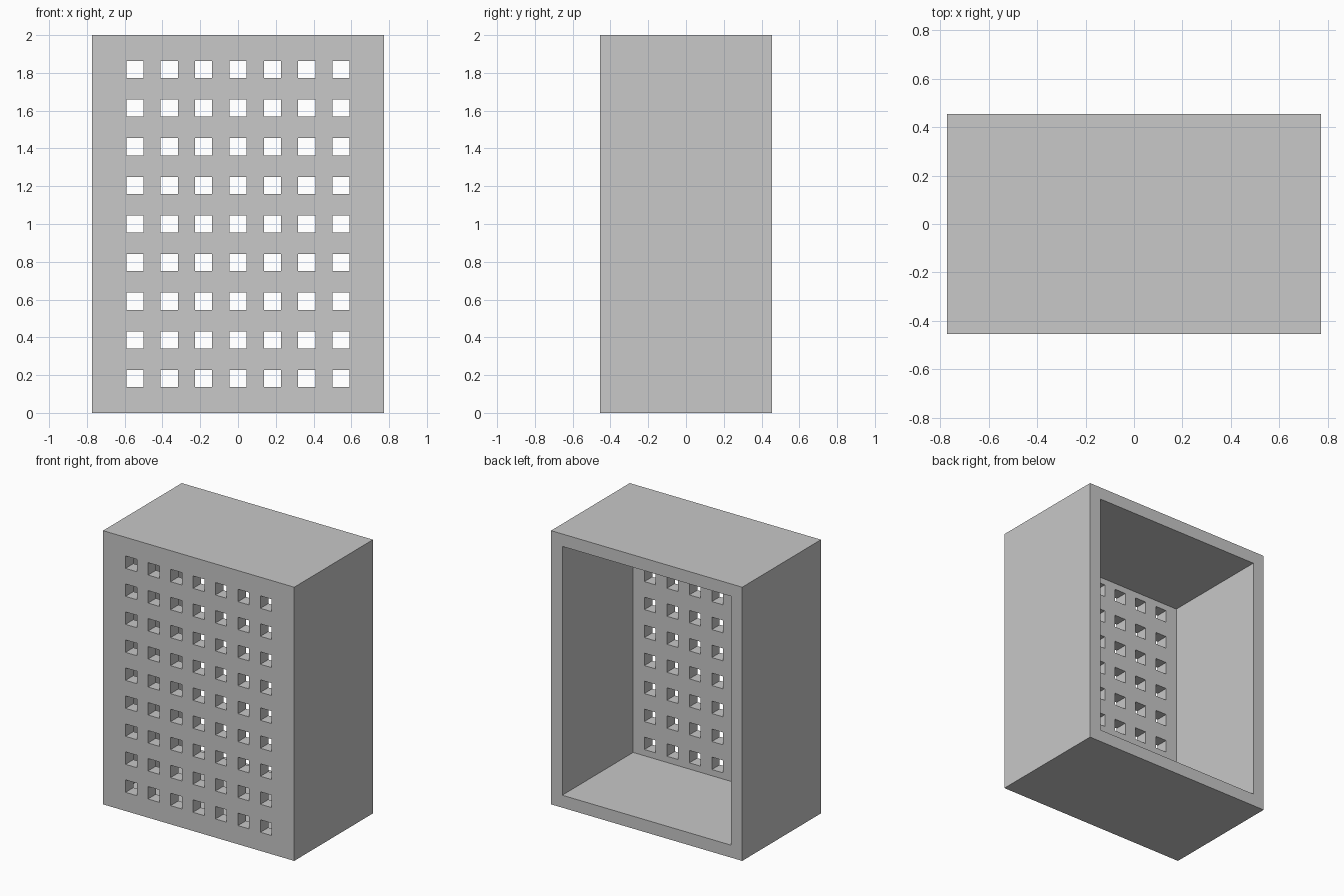
import bpy
import bmesh
from mathutils import Matrix, Vector

if "Cube" in bpy.data.objects:
    bpy.data.objects.remove(bpy.data.objects["Cube"], do_unlink=True)

# Every size is a multiple of the wall thickness
U = 1 / 11
WIDTH, DEPTH, HEIGHT = 17 * U, 10 * U, 22 * U
COLUMNS, ROWS = 7, 9
PITCH_X, PITCH_Z = 2 * U, 2.25 * U

grey = bpy.data.materials.new("plain grey")
grey.use_nodes = True
grey.diffuse_color = (0.58, 0.58, 0.58, 1)
grey.node_tree.nodes["Principled BSDF"].inputs["Base Color"].default_value = grey.diffuse_color


def add_box(bm, size, centre):
    matrix = Matrix.Translation(centre) @ Matrix.Diagonal((*size, 1))
    bmesh.ops.create_cube(bm, size=1, matrix=matrix)


def make_object(name, bm):
    mesh = bpy.data.meshes.new(name)
    bm.to_mesh(mesh)
    bm.free()
    mesh.materials.append(grey)
    obj = bpy.data.objects.new(name, mesh)
    bpy.context.collection.objects.link(obj)
    return obj


# Casing: a box whose back is inset and pushed in, leaving an even wall
bm = bmesh.new()
add_box(bm, (WIDTH, DEPTH, HEIGHT), (0, 0, HEIGHT / 2))
bm.normal_update()
back = max(bm.faces, key=lambda f: f.normal.y)
# The first inset makes the rim, the second makes the inner walls
bmesh.ops.inset_individual(bm, faces=[back], thickness=U, use_even_offset=True)
bmesh.ops.inset_individual(bm, faces=[back], thickness=0)
bmesh.ops.translate(bm, verts=back.verts, vec=Vector((0, U - DEPTH, 0)))
casing = make_object("perforated_casing", bm)

# Cutters: a grid of square pegs through the front panel
bm = bmesh.new()
for col in range(COLUMNS):
    for row in range(ROWS):
        x = (col - (COLUMNS - 1) / 2) * PITCH_X
        z = HEIGHT / 2 + (row - (ROWS - 1) / 2) * PITCH_Z
        add_box(bm, (U, 3 * U, U), (x, (U - DEPTH) / 2, z))
cutter = make_object("hole_cutter", bm)
cutter.hide_render = True

# Cut the holes, then discard the pegs
holes = casing.modifiers.new("holes", "BOOLEAN")
holes.operation = "DIFFERENCE"
holes.solver = "EXACT"
holes.object = cutter
bpy.context.view_layer.objects.active = casing
bpy.ops.object.modifier_apply(modifier=holes.name)
bpy.data.objects.remove(cutter, do_unlink=True)
